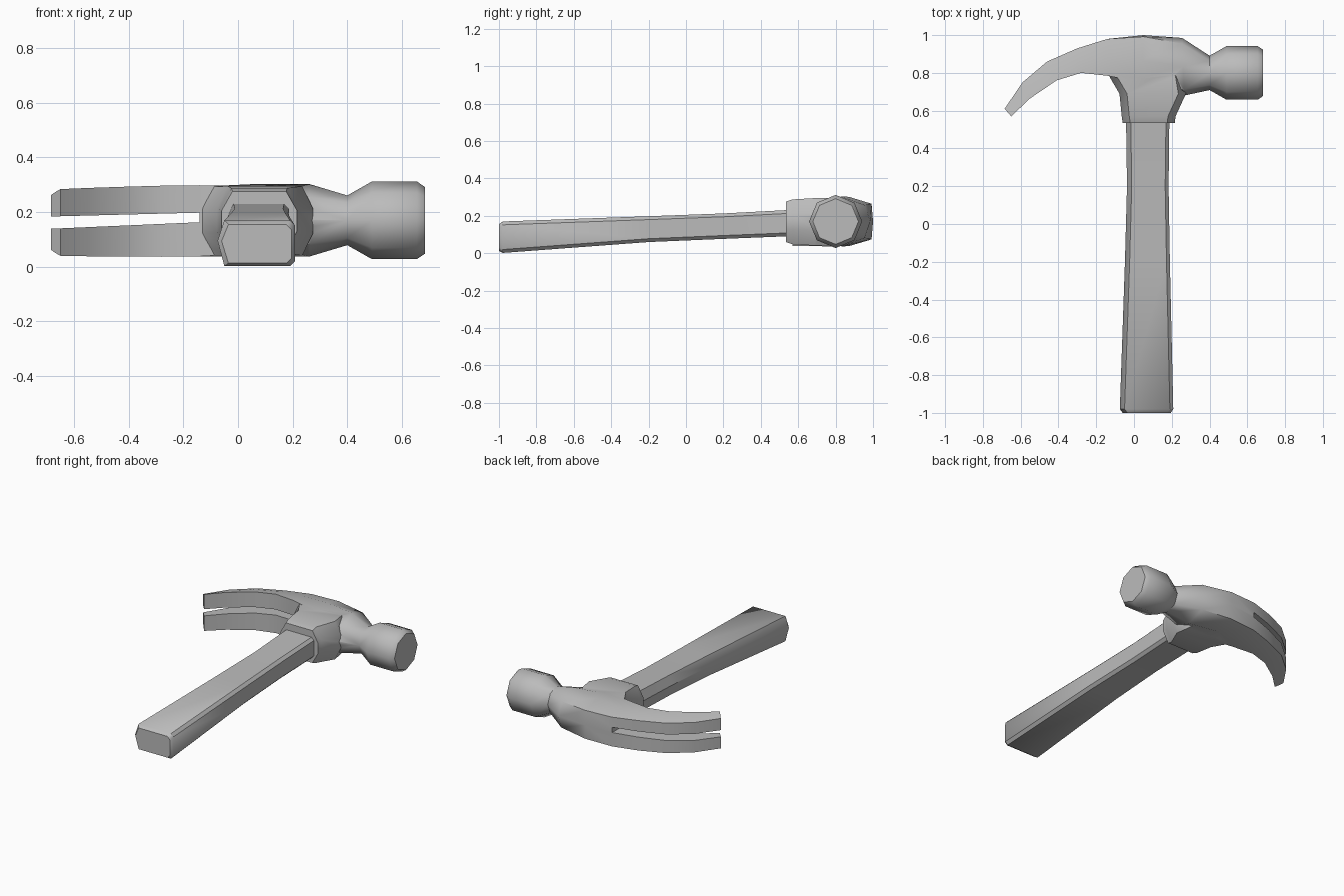
import bpy, bmesh, math

if "Cube" in bpy.data.objects:
    bpy.data.objects.remove(bpy.data.objects["Cube"], do_unlink=True)

grey = bpy.data.materials.new("plain grey")
grey.use_nodes = True
colour = (0.5, 0.5, 0.5, 1)
grey.diffuse_color = colour
grey.node_tree.nodes["Principled BSDF"].inputs["Base Color"].default_value = colour


def loft(name, rings):
    """Skin equal-sized rings and close both ends."""
    bm = bmesh.new()
    loops = [[bm.verts.new(p) for p in ring] for ring in rings]
    n = len(loops[0])
    for a, b in zip(loops, loops[1:]):
        for i in range(n):
            j = (i + 1) % n
            bm.faces.new((a[i], a[j], b[j], b[i]))
    bm.faces.new(loops[0][::-1])
    bm.faces.new(loops[-1])
    bmesh.ops.recalc_face_normals(bm, faces=bm.faces[:])
    mesh = bpy.data.meshes.new(name)
    bm.to_mesh(mesh)
    bm.free()
    mesh.materials.append(grey)
    obj = bpy.data.objects.new(name, mesh)
    bpy.context.collection.objects.link(obj)
    return obj


def activate(obj):
    bpy.ops.object.select_all(action='DESELECT')
    obj.select_set(True)
    bpy.context.view_layer.objects.active = obj


def combine(obj, other, operation):
    mod = obj.modifiers.new(operation.lower(), 'BOOLEAN')
    mod.operation, mod.solver, mod.object = operation, 'EXACT', other
    activate(obj)
    bpy.ops.object.modifier_apply(modifier=mod.name)
    bpy.data.objects.remove(other, do_unlink=True)


def smooth(obj, degrees):
    activate(obj)
    bpy.ops.object.shade_smooth_by_angle(angle=math.radians(degrees))


def handle_ring(y, x0, x1, z0, z1):
    """Bevelled grip section with a ridge along its right side."""
    b = 0.018
    section = [(x0, (z0 + z1) / 2 + 0.01), (x0 + 0.025, z1), (x1 - b, z1), (x1, z1 - b),
               (x1, z0 + b), (x1 - b, z0), (x0 + 0.025, z0)]
    return [(x, y, z) for x, z in section]


def head_ring(xf, yf, xb, yb, zf, zm, zb, inset):
    """Eight-sided head section running from its front edge to its back edge."""
    zc = 0.17 + 0.012 * min(xf, 0)
    section = [(0, 0, 0), (inset, 0, zf), (0, 0.5, zm), (-inset, 1, zb),
               (0, 1, 0), (-inset, 1, -zb), (0, 0.5, -zm), (inset, 0, -zf)]
    return [(xf + (xb - xf) * t, yf + (yb - yf) * t + dy, zc + z)
            for dy, t, z in section]


def round_ring(x, r):
    d = r * math.sqrt(0.5)
    return head_ring(x, 0.8 - r, x, 0.8 + r, d, r, d, r - d)


def collar_ring(y, x0, x1, h):
    cx, cz, zc = 0.04, h * 0.35, 0.168
    half = [(x0, cz), (x0 + cx, h), (x1 - cx, h), (x1, cz)]
    return [(x, y, zc + z) for x, z in half] + [(x, y, zc - z) for x, z in half[::-1]]


# Handle, gently waisted and rising towards the head
handle = loft("handle", [
    handle_ring(-1.0, -0.06, 0.195, 0.013, 0.155),
    handle_ring(-0.98, -0.075, 0.208, 0.002, 0.17),
    handle_ring(-0.2, -0.048, 0.19, 0.06, 0.198),
    handle_ring(0.2, -0.037, 0.183, 0.077, 0.213),
    handle_ring(0.62, -0.043, 0.188, 0.094, 0.235)])
smooth(handle, 40)

# Head: claw tip, curved claw, body, neck and striking face
head = loft("head", [
    head_ring(-0.65, 0.57, -0.685, 0.61, 0.122, 0.112, 0.1, 0),
    head_ring(-0.55, 0.665, -0.59, 0.75, 0.125, 0.114, 0.1, 0),
    head_ring(-0.41, 0.76, -0.46, 0.86, 0.128, 0.118, 0.1, 0),
    head_ring(-0.28, 0.80, -0.30, 0.93, 0.13, 0.121, 0.1, 0),
    head_ring(-0.14, 0.785, -0.14, 0.98, 0.13, 0.125, 0.098, 0),
    head_ring(0.04, 0.74, 0.05, 1.0, 0.122, 0.132, 0.095, 0.008),
    head_ring(0.265, 0.68, 0.255, 0.985, 0.085, 0.133, 0.088, 0.03),
    round_ring(0.4, 0.091), round_ring(0.49, 0.142),
    round_ring(0.655, 0.142), round_ring(0.684, 0.122)])

# Collar flaring from the handle into the head
collar = loft("collar", [
    collar_ring(0.535, -0.06, 0.216, 0.108),
    collar_ring(0.57, -0.065, 0.22, 0.12),
    collar_ring(0.69, -0.077, 0.275, 0.127),
    collar_ring(0.78, -0.13, 0.26, 0.126),
    collar_ring(0.86, -0.1, 0.22, 0.1)])
combine(head, collar, 'UNION')

# Tapered slot that splits the claw
slot = loft("slot_cutter", [
    [(x, 0.4, lo), (x, 1.2, lo), (x, 1.2, hi), (x, 0.4, hi)]
    for x, lo, hi in [(-0.14, 0.163, 0.198), (-0.8, 0.134, 0.181)]])
slot.hide_render = True
combine(head, slot, 'DIFFERENCE')
smooth(head, 47)
